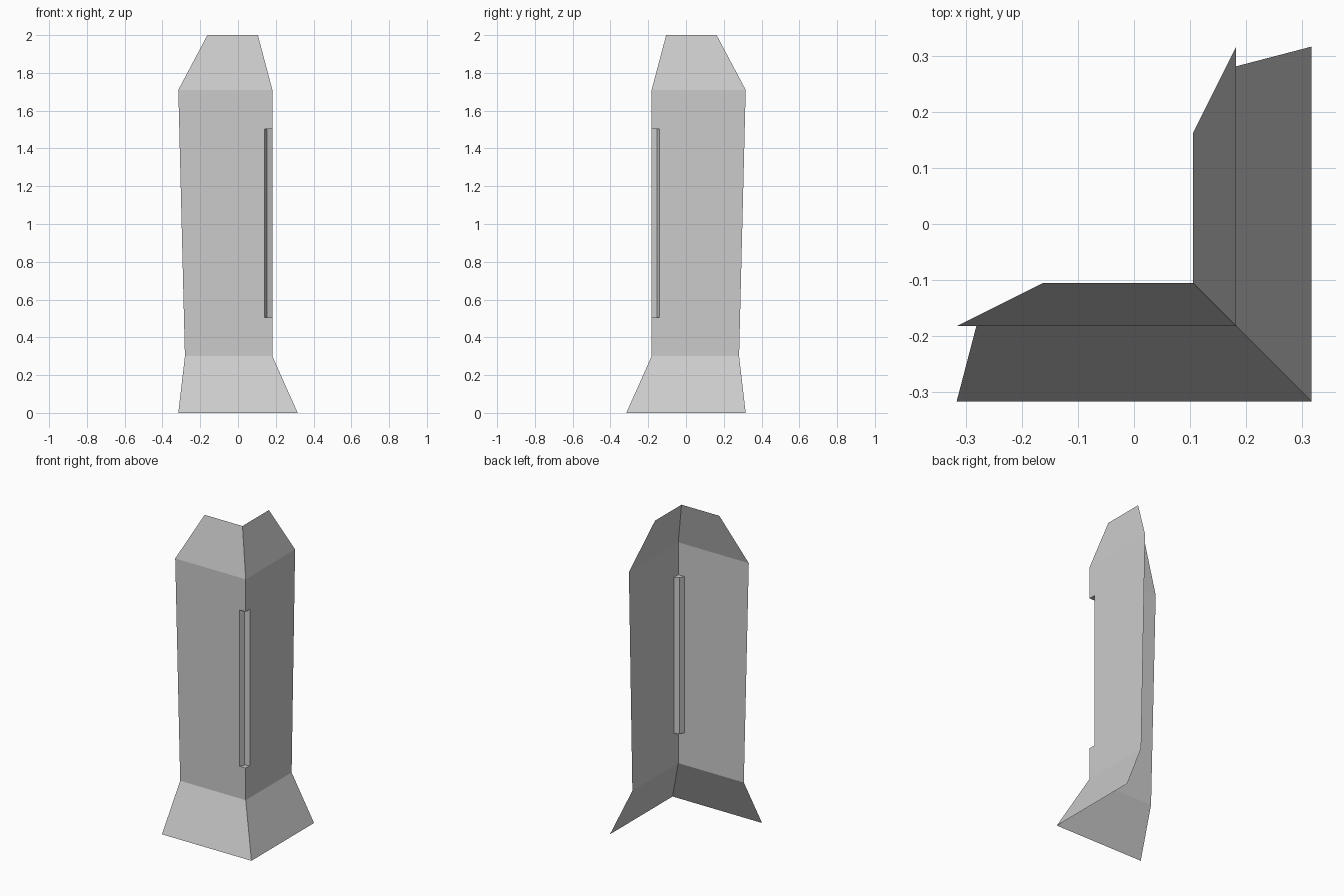
import bpy
import bmesh

if "Cube" in bpy.data.objects:
    bpy.data.objects.remove(bpy.data.objects["Cube"])

# Corner guard: two thin wings mirrored across the diagonal plane x = -y.
C = 0.182                 # distance of the upright corner edge
G, D = 0.139, 0.153       # recess side edge and recess inner edge
Z0, Z1 = 0.505, 1.503     # recess bottom and top

foot = ((-0.316, -0.316, 0), (0.316, -0.316, 0))
ankle = ((-0.281, -C, 0.3), (C, -C, 0.3))
shoulder = ((-0.316, -C, 1.71), (C, -C, 1.71))
top = ((-0.162, -0.105, 2), (0.105, -0.105, 2))


def at(x, y, z):
    return (x, y, z)


corner = [at(C, -C, z) for z in (Z0, Z1)]
side = [at(G, -C, z) for z in (Z0, Z1)]
inner = [at(D, -D, z) for z in (Z0, Z1)]


def build(name, half_faces):
    """Make one object from faces of the front half plus their diagonal mirror."""
    bm = bmesh.new()
    for face in half_faces:
        bm.faces.new([bm.verts.new(p) for p in face])
        bm.faces.new([bm.verts.new((-y, -x, z)) for x, y, z in reversed(face)])
    bmesh.ops.remove_doubles(bm, verts=bm.verts, dist=0.0005)
    mesh = bpy.data.meshes.new(name)
    bm.to_mesh(mesh)
    bm.free()
    obj = bpy.data.objects.new(name, mesh)
    bpy.context.collection.objects.link(obj)
    return obj


# Flared foot, upright panel notched at the corner, and tapered cap
build("corner_panels", [
    (foot[0], foot[1], ankle[1], ankle[0]),
    (ankle[0], ankle[1], corner[0], side[0], side[1], corner[1],
     shoulder[1], shoulder[0]),
    (shoulder[0], shoulder[1], top[1], top[0]),
])

# Recessed channel along the corner with its floor and ceiling
build("corner_recess", [
    (side[0], inner[0], inner[1], side[1]),
    (side[0], corner[0], inner[0]),
    (side[1], inner[1], corner[1]),
])
